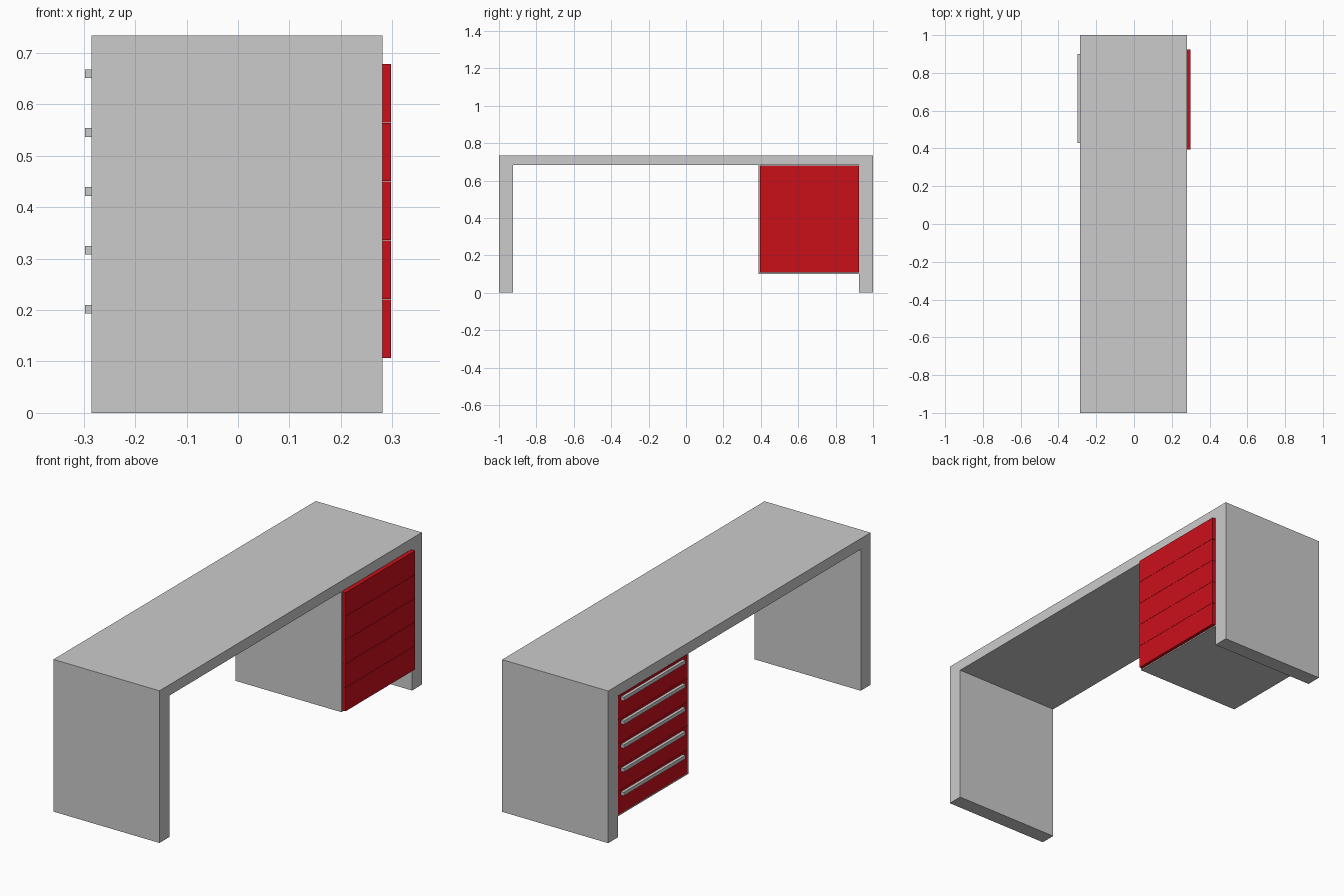
import bpy, bmesh

if "Cube" in bpy.data.objects:
    bpy.data.objects.remove(bpy.data.objects["Cube"])

X0, X1 = -0.285, 0.281      # desk depth range
H = 0.734                   # desk height
LEG, TOP = 0.075, 0.052     # slab thicknesses
IN = 1 - LEG                # inner face of each leg

red = bpy.data.materials.new("red_paint")
red.diffuse_color = (0.6, 0.005, 0.01, 1)
red.use_nodes = True
red.node_tree.nodes["Principled BSDF"].inputs["Base Color"].default_value = red.diffuse_color


def finish(name, bm, mat=None):
    bmesh.ops.recalc_face_normals(bm, faces=bm.faces)
    me = bpy.data.meshes.new(name)
    bm.to_mesh(me)
    bm.free()
    ob = bpy.data.objects.new(name, me)
    bpy.context.collection.objects.link(ob)
    if mat:
        me.materials.append(mat)
    return ob


def extrude_profile(name, pts, x0, x1, mat=None):
    """Extrude a closed (y, z) outline along x."""
    bm = bmesh.new()
    face = bm.faces.new([bm.verts.new((x0, y, z)) for y, z in pts])
    ext = bmesh.ops.extrude_face_region(bm, geom=[face])
    moved = [v for v in ext["geom"] if isinstance(v, bmesh.types.BMVert)]
    bmesh.ops.translate(bm, verts=moved, vec=(x1 - x0, 0, 0))
    # The starting face is kept by the extrusion and closes the solid
    return finish(name, bm, mat)


def box(name, x, y, z, mat=None):
    pts = [(y[0], z[0]), (y[1], z[0]), (y[1], z[1]), (y[0], z[1])]
    return extrude_profile(name, pts, x[0], x[1], mat)


# Desk frame: top and both slab legs as one arch
extrude_profile("desk_frame", [(-1, 0), (-IN, 0), (-IN, H - TOP), (IN, H - TOP),
                               (IN, 0), (1, 0), (1, H), (-1, H)], X0, X1)

# Drawer cabinet: thin side and bottom panel as an L
Y0, YI, Z0, ZI = 0.387, 0.394, 0.101, 0.107
extrude_profile("drawer_cabinet", [(Y0, Z0), (IN, Z0), (IN, ZI), (YI, ZI),
                                   (YI, H - TOP), (Y0, H - TOP)], X0, X1)

# Drawers run through the cabinet and stick out at the back
COUNT, GAP = 5, 0.001
step = (0.680 - ZI) / COUNT
for i in range(COUNT):
    z = ZI + i * step
    box(f"drawer_{i + 1}", (X0 + 0.001, 0.298), (YI + GAP, IN - GAP),
        (z, z + step - GAP), red)
    # Bar handle near the top of each drawer
    hz = z + step - 0.020
    box(f"handle_{i + 1}", (-0.298, X0 + 0.001), (0.43, 0.90),
        (hz - 0.0085, hz + 0.0085))
